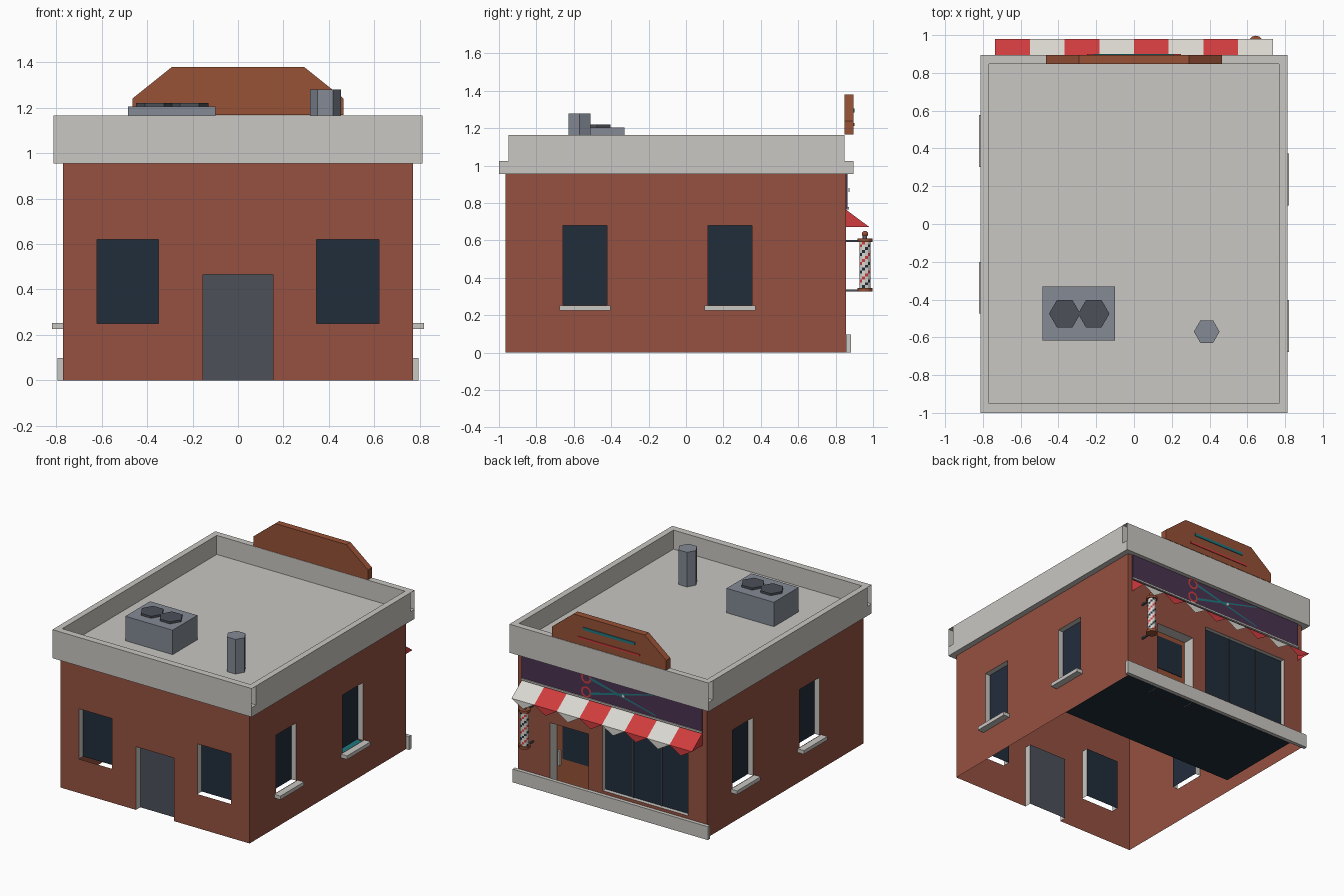
import bpy
import math
from mathutils import Vector

if "Cube" in bpy.data.objects:
    bpy.data.objects.remove(bpy.data.objects["Cube"], do_unlink=True)


def material(name, code):
    """Flat material from a display colour code."""
    def linear(c):
        return c / 12.92 if c <= 0.04045 else ((c + 0.055) / 1.055) ** 2.4
    rgba = [linear(b / 255) for b in bytes.fromhex(code)] + [1]
    m = bpy.data.materials.new(name)
    m.use_nodes = True
    m.diffuse_color = rgba
    m.node_tree.nodes["Principled BSDF"].inputs["Base Color"].default_value = rgba
    return m


BRICK = material("brick", "955141")
STONE = material("pale concrete", "c9c7c2")
GLASS = material("dark glass", "212d3b")
SLATE = material("dark grey", "4c5059")
METAL = material("blue grey metal", "838a95")
WHITE = material("off white", "dad7d0")
RED = material("red", "d03c3e")
WOOD = material("brown wood", "975136")
TEAL = material("teal", "1f7880")
PLUM = material("dark plum", "4a3450")


def mesh(name, verts, faces, mats, slots=None):
    me = bpy.data.meshes.new(name)
    me.from_pydata([tuple(v) for v in verts], [], faces)
    for m in mats:
        me.materials.append(m)
    if slots:
        me.polygons.foreach_set("material_index", slots)
    ob = bpy.data.objects.new(name, me)
    bpy.context.collection.objects.link(ob)
    return ob


def quads(name, groups, mats, slots=None):
    """Separate polygons, each given as a list of points."""
    verts, faces = [], []
    for g in groups:
        faces.append(range(len(verts), len(verts) + len(g)))
        verts += g
    return mesh(name, verts, [list(f) for f in faces], mats, slots)


def box(name, x, y, z, mat, open_ends=False):
    verts = [(a, b, c) for c in z for b in y for a in x]
    faces = [(0, 2, 3, 1), (4, 5, 7, 6), (0, 1, 5, 4), (2, 6, 7, 3)]
    if not open_ends:
        faces += [(0, 4, 6, 2), (1, 3, 7, 5)]
    return mesh(name, verts, faces, [mat])


def prism(name, sides, r, x, y, z, mat):
    """Upright prism with a corner on the x axis."""
    ring = [(x + r * math.cos(math.tau * i / sides), y + r * math.sin(math.tau * i / sides))
            for i in range(sides)]
    verts = [(a, b, c) for c in z for a, b in ring]
    faces = [(i, (i + 1) % sides, (i + 1) % sides + sides, i + sides) for i in range(sides)]
    faces += [list(range(sides))[::-1], list(range(sides, 2 * sides))]
    return mesh(name, verts, faces, [mat])


# Walls: thin sheets with real openings, jambs and recessed panels
HALF, REAR, SHOP, TOP = 0.77, -0.965, 0.855, 0.96
SIDES = {
    "front": (lambda u, z, d: (u, REAR + d, z), (-HALF, HALF), False),
    "back": (lambda u, z, d: (u, SHOP - d, z), (-HALF, HALF), True),
    "left": (lambda u, z, d: (HALF - d, u, z), (REAR, SHOP), False),
    "right": (lambda u, z, d: (-HALF + d, u, z), (REAR, SHOP), True),
}


def wall(side, openings):
    """Each opening: name, u range, z range, depth, panel material, has bottom."""
    at, span, flip = SIDES[side]

    def rect(u, z, d=0.0):
        pts = [at(u[0], z[0], d), at(u[1], z[0], d), at(u[1], z[1], d), at(u[0], z[1], d)]
        return pts[::-1] if flip else pts

    us = sorted({*span, *(v for o in openings for v in o[1])})
    zs = sorted({0, TOP, *(v for o in openings for v in o[2])})
    cells = []
    for u in zip(us, us[1:]):
        for z in zip(zs, zs[1:]):
            mu, mz = sum(u) / 2, sum(z) / 2
            if not any(o[1][0] < mu < o[1][1] and o[2][0] < mz < o[2][1] for o in openings):
                cells.append(rect(u, z))
    quads(side + "_wall", cells, [BRICK])
    for name, u, z, depth, mat, sill in openings:
        outer, inner = rect(u, z), rect(u, z, depth)
        bottom = 2 if flip else 0
        jambs = [[outer[i], outer[(i + 1) % 4], inner[(i + 1) % 4], inner[i]]
                 for i in range(4) if sill or i != bottom]
        quads(f"{side}_{name}_jamb", jambs, [STONE])
        quads(f"{side}_{name}_panel", [inner], [mat])


wall("front", [("window_a", (-0.62, -0.35), (0.25, 0.62), 0.05, GLASS, False),
               ("window_b", (0.345, 0.62), (0.25, 0.62), 0.05, GLASS, False),
               ("door", (-0.155, 0.155), (0, 0.465), 0.05, SLATE, False)])
wall("back", [("shop_window", (-0.615, 0.08), (0.12, 0.635), 0.03, GLASS, True),
              ("shop_door", (0.195, 0.51), (0, 0.505), 0.085, WOOD, False)])
for side, centres, sx in (("left", (-0.54, 0.235), 1), ("right", (-0.337, 0.44), -1)):
    wall(side, [(f"window_{i}", (c - 0.118, c + 0.118), (0.255, 0.68), 0.04, GLASS, False)
                for i, c in enumerate(centres)])
    for c in centres:
        box(side + "_window_sill", sorted((sx * HALF, sx * 0.82)),
            (c - 0.137, c + 0.137), (0.225, 0.252), STONE)

# Roof slab and parapet; the long end pieces are open at their ends
box("roof_slab", (-0.812, 0.812), (-1, 0.895), (0.955, 1.025), STONE)
for s in (-1, 1):
    box("side_parapet", sorted((s * 0.767, s * 0.812)), (-0.95, 0.848), (1.025, 1.165), STONE)
for y in ((-1, -0.95), (0.848, 0.895)):
    box("end_parapet", (-0.812, 0.812), y, (1.025, 1.165), STONE, open_ends=True)

# Rooftop equipment
box("air_unit", (-0.485, -0.1), (-0.618, -0.33), (1.025, 1.205), METAL)
for x in (-0.367, -0.213):
    prism("air_unit_fan", 6, 0.083, x, -0.475, (1.2, 1.22), SLATE)
prism("roof_pipe", 6, 0.068, 0.385, -0.57, (1.025, 1.28), METAL)

# Rooftop sign board
outline = [(-0.465, 1.167), (0.465, 1.167), (0.465, 1.24), (0.29, 1.38), (-0.29, 1.38), (-0.465, 1.24)]
n = len(outline)
mesh("roof_sign", [(x, y, z) for y in (0.847, 0.895) for x, z in outline],
     [list(range(n)), list(range(2 * n - 1, n - 1, -1))]
     + [(i, i + n, (i + 1) % n + n, (i + 1) % n) for i in range(n)], [WOOD])
box("sign_upper_stripe", (-0.21, 0.21), (0.895, 0.9), (1.285, 1.305), TEAL)
box("sign_lower_stripe", (-0.25, 0.25), (0.895, 0.9), (1.213, 1.227), RED)

# Shop name band with a pair of scissors
box("shop_band", (-0.735, 0.735), (0.855, 0.864), (0.765, 0.955), PLUM)
FACE = 0.869


def strip(name, a, b, width, mat):
    """Flat tapered bar on the band."""
    a, b = Vector((a[0], FACE, a[1])), Vector((b[0], FACE, b[1]))
    side = (b - a).cross(Vector((0, 1, 0))).normalized() * width
    quads(name, [[a - side, a + side, b + side * 0.4, b - side * 0.4]], [mat])


for s in (-1, 1):
    strip("scissor_blade", (0.17, 0.87 + s * 0.055), (-0.36, 0.87 - s * 0.075), 0.009, TEAL)
    pts = [[(0.205 + r * math.cos(t), FACE, 0.87 + s * 0.052 + r * math.sin(t))
            for t in (math.tau * i / 12 for i in range(12))] for r in (0.028, 0.042)]
    quads("scissor_handle", [[pts[0][i - 1], pts[0][i], pts[1][i], pts[1][i - 1]]
                             for i in range(12)], [RED])
box("scissor_pivot", (-0.11, -0.09), (0.868, 0.873), (0.86, 0.88), WHITE)

# Striped awning with hanging points and end gussets
COUNT, EDGE, LIP = 8, 0.735, 0.98
step = 2 * EDGE / COUNT
faces, slots = [], []
for i in range(COUNT):
    a, b = -EDGE + i * step, -EDGE + (i + 1) * step
    faces.append([(b, SHOP, 0.765), (a, SHOP, 0.765), (a, LIP, 0.672), (b, LIP, 0.672)])
    faces.append([(b, LIP, 0.672), (a, LIP, 0.672), ((a + b) / 2, LIP, 0.617)])
    slots += [i % 2] * 2
for x in (-EDGE, EDGE):
    gusset = [(x, SHOP, 0.672), (x, LIP, 0.672), (x, SHOP, 0.765)]
    faces.append(gusset if x > 0 else gusset[::-1])
    slots.append(0)
quads("awning", faces, [RED, WHITE], slots)
box("awning_rail", (-EDGE, EDGE), (SHOP, 0.872), (0.765, 0.778), STONE)

# Shop window bars, door glass and handle
for i in range(1, 3):
    x = -0.615 + i * 0.695 / 3
    box("window_bar", (x - 0.004, x + 0.004), (0.826, 0.832), (0.12, 0.635), SLATE)
box("door_glass", (0.225, 0.465), (0.77, 0.774), (0.22, 0.47), GLASS)
box("door_handle", (0.48, 0.492), (0.77, 0.793), (0.17, 0.28), WHITE)

# Plinth across the shop side, and the shop floor
box("plinth", (-0.795, 0.795), (SHOP, 0.882), (0, 0.098), STONE)
floor = box("shop_floor", (-0.67, 0.765), (0.19, 0.85), (0.002, 0.012), GLASS)
floor.data.materials.append(TEAL)
for p in floor.data.polygons:
    p.material_index = int(p.normal.z > 0.5)

# Striped pole with caps, knob and brackets
PX, PY, SEG, ROWS = 0.645, 0.957, 12, 16
verts = [(PX + 0.03 * math.cos(math.tau * i / SEG), PY + 0.03 * math.sin(math.tau * i / SEG),
          0.345 + 0.25 * r / ROWS) for r in range(ROWS + 1) for i in range(SEG)]
faces, slots = [], []
for r in range(ROWS):
    for i in range(SEG):
        j = (i + 1) % SEG
        faces.append([r * SEG + i, r * SEG + j, (r + 1) * SEG + j, (r + 1) * SEG + i])
        slots.append((0, 0, 1, 0, 0, 2)[(i - r) % 6])
mesh("striped_pole", verts, faces, [WHITE, RED, GLASS], slots)
for z in ((0.328, 0.347), (0.593, 0.61)):
    prism("pole_cap", SEG, 0.04, PX, PY, z, WOOD)
    box("pole_bracket", (PX - 0.006, PX + 0.006), (SHOP, PY), (z[0], z[0] + 0.01), SLATE)
prism("pole_neck", 8, 0.012, PX, PY, (0.61, 0.63), METAL)
bpy.ops.mesh.primitive_uv_sphere_add(segments=10, ring_count=6, radius=0.017, location=(PX, PY, 0.635))
knob = bpy.context.object
knob.name = "pole_knob"
knob.data.materials.append(WOOD)
